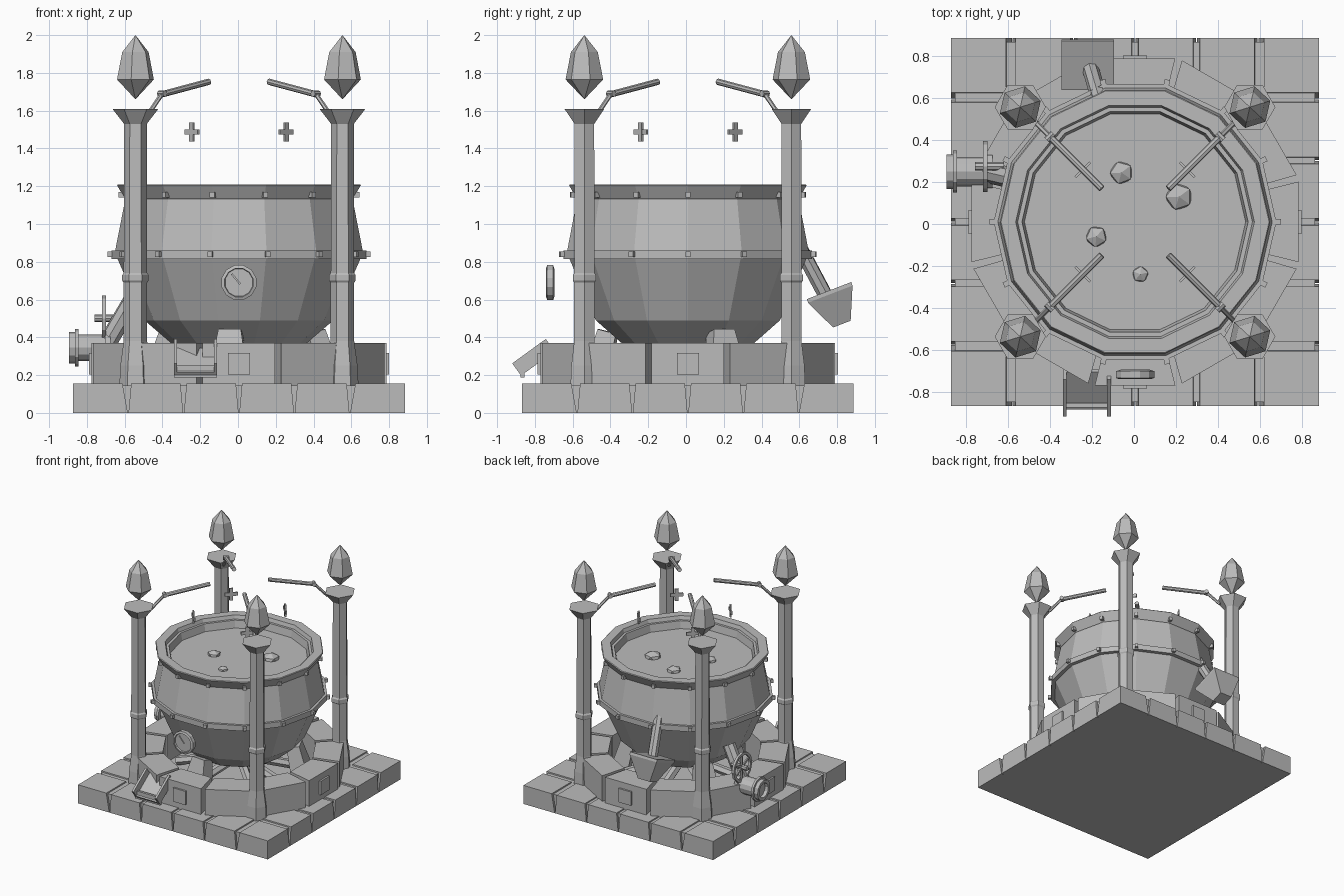
import bpy, bmesh, math, random
from mathutils import Matrix, Vector

random.seed(4)
cube = bpy.data.objects.get("Cube")
if cube:
    bpy.data.objects.remove(cube, do_unlink=True)

stone = bpy.data.materials.new("plain_grey")
stone.use_nodes = True
GREY = (0.5, 0.5, 0.5, 1)
stone.diffuse_color = GREY
stone.node_tree.nodes["Principled BSDF"].inputs["Base Color"].default_value = GREY

CENTRE = Matrix.Translation((0.005, 0.01, 0))


def finish(name, bm, m):
    bmesh.ops.recalc_face_normals(bm, faces=bm.faces)
    bm.transform(m)
    mesh = bpy.data.meshes.new(name)
    bm.to_mesh(mesh)
    bm.free()
    mesh.materials.append(stone)
    ob = bpy.data.objects.new(name, mesh)
    bpy.context.collection.objects.link(ob)
    return ob


def loft(name, rings, m, closed=False):
    """Skin a list of equal point rings, capping the ends."""
    bm = bmesh.new()
    vs = [[bm.verts.new(p) for p in ring] for ring in rings]
    n = len(vs[0])
    pairs = list(zip(vs, vs[1:])) + ([(vs[-1], vs[0])] if closed else [])
    for a, b in pairs:
        for i in range(n):
            j = (i + 1) % n
            bm.faces.new((a[i], a[j], b[j], b[i]))
    if not closed:
        bm.faces.new(vs[0])
        bm.faces.new(vs[-1])
    bmesh.ops.remove_doubles(bm, verts=bm.verts, dist=1e-5)
    return finish(name, bm, m)


def lathe(name, profile, sides, m, closed=False, turn=0.0):
    ang = [turn + math.tau * i / sides for i in range(sides)]
    rings = [[(r * math.cos(a), r * math.sin(a), z) for a in ang] for r, z in profile]
    return loft(name, rings, m, closed)


def frustum(name, bottom, top, z0, z1, m):
    """Box whose bottom and top (x, y) half sizes differ."""
    rings = [[(sx * h[0], sy * h[1], z) for sx, sy in ((-1, -1), (1, -1), (1, 1), (-1, 1))]
             for h, z in ((bottom, z0), (top, z1))]
    return loft(name, rings, m)


def box(name, size, m):
    h = (size[0] / 2, size[1] / 2)
    return frustum(name, h, h, -size[2] / 2, size[2] / 2, m)


def tube(name, a, b, r, sides=8, base=CENTRE):
    a, b = Vector(a), Vector(b)
    m = base @ Matrix.Translation(a) @ (b - a).to_track_quat('Z', 'Y').to_matrix().to_4x4()
    return lathe(name, [(r, 0), (r, (b - a).length)], sides, m)


def at(x, y, z):
    return CENTRE @ Matrix.Translation((x, y, z))


def spin(deg):
    return CENTRE @ Matrix.Rotation(math.radians(deg), 4, 'Z')


# Paved base: core slab with an edging of tapered blocks
box("base_core", (1.72, 1.72, 0.145), at(0, 0, 0.0725))
STEP = 1.76 / 6
for i in range(6):
    for j in range(6):
        if i in (0, 5) or j in (0, 5):
            # outer sides stay upright, so the outline is square
            x, y = ((k - 2.5) * STEP for k in (i, j))
            low, top = STEP / 2 - 0.002, STEP / 2 - 0.016
            ox = 0.014 * ((i == 5) - (i == 0))
            oy = 0.014 * ((j == 5) - (j == 0))
            rings = []
            for h, z, k in ((low, 0, 0), (top, 0.155, 1)):
                rings.append([(sx * h + k * ox, sy * h + k * oy, z)
                              for sx, sy in ((-1, -1), (1, -1), (1, 1), (-1, 1))])
            loft("base_block", rings, at(x, y, 0))

# Fire pit ring of twelve wedge stones, with four plaques
for k in range(12):
    wedge = [(0.57, -0.14), (0.78, -0.192), (0.78, 0.192), (0.57, 0.14)]
    loft("pit_stone", [[(x, y, z) for x, y in wedge] for z in (0.14, 0.37)], spin(30 * k))
    if k % 3 == 0:
        box("pit_plaque", (0.03, 0.115, 0.115), spin(30 * k) @ Matrix.Translation((0.78, 0, 0.26)))

# Feet under the cauldron and firewood
for a in (-96, 24, 144):
    m = spin(a) @ Matrix.Translation((0.5, 0, 0.14)) @ Matrix.Rotation(-0.25, 4, 'Y')
    frustum("cauldron_foot", (0.07, 0.11), (0.05, 0.06), 0, 0.3, m)
for k in range(7):
    a = math.tau * k / 7 + random.uniform(-0.2, 0.2)
    c, s = math.cos(a), math.sin(a)
    tube("firewood", (0.5 * c, 0.5 * s, 0.18), (0.06 * c, 0.06 * s, 0.29), 0.035, 6)

# Cauldron body, rim, band, contents and rivets
lathe("cauldron_body", [(0.36, 0.37), (0.5, 0.49), (0.645, 0.82), (0.655, 0.86), (0.6, 1.14),
                        (0.6, 1.18), (0.54, 1.18), (0.52, 1.08)], 14, CENTRE)
lathe("cauldron_rim", [(0.605, 1.135), (0.645, 1.205), (0.64, 1.21), (0.57, 1.21), (0.535, 1.1)],
      14, CENTRE, closed=True)
lathe("cauldron_band", [(0.64, 0.815), (0.675, 0.815), (0.675, 0.86), (0.64, 0.86)],
      14, CENTRE, closed=True)
lathe("brew_surface", [(0.548, 1.1), (0.548, 1.12)], 14, CENTRE)
for k in range(14):
    for r, z in ((0.622, 1.155), (0.68, 0.84)):
        box("rivet", (0.032, 0.026, 0.028), spin(360 * k / 14) @ Matrix.Translation((r, 0, z)))
for x, y, r in ((-0.065, 0.235, 0.06), (0.21, 0.12, 0.07), (-0.185, -0.07, 0.055), (0.025, -0.25, 0.042)):
    bm = bmesh.new()
    bmesh.ops.create_icosphere(bm, subdivisions=1, radius=r)
    finish("bubble", bm, at(x, y, 1.12) @ Matrix.Rotation(x * 9, 4, 'Z') @ Matrix.Diagonal((1, 1, 0.7, 1)))

# Four corner posts, each with a crystal, a jointed arm and a floating cross
for k, (sx, sy) in enumerate(((1, 1), (-1, 1), (-1, -1), (1, -1))):
    m = at(0.548 * sx, 0.548 * sy, 0)
    lathe("post", [(0.085, 0.14), (0.08, 0.25), (0.062, 0.38), (0.062, 0.69), (0.07, 0.7),
                   (0.07, 0.73), (0.062, 0.74), (0.06, 1.53), (0.122, 1.61)], 6, m)
    lathe("crystal", [(0.0, 1.66), (0.102, 1.765), (0.073, 1.91), (0.0, 2.0)], 6, m, turn=0.3)
    arm = spin(45 + 90 * k)
    tube("arm_stem", (0.68, 0, 1.58), (0.575, 0, 1.69), 0.012, 6, arm)
    tube("arm_joint", (0.575, -0.022, 1.69), (0.575, 0.022, 1.69), 0.017, 8, arm)
    tube("arm_rod", (0.585, 0, 1.685), (0.225, 0, 1.753), 0.017, 8, arm)
    cross = arm @ Matrix.Translation((0.353, 0, 1.487))
    box("cross_upright", (0.013, 0.028, 0.1), cross)
    box("cross_bar", (0.012, 0.1, 0.028), cross)

# Gauge on the front
gauge = at(0, -0.705, 0.69) @ Matrix.Rotation(math.pi / 2, 4, 'X')
lathe("gauge_case", [(0.07, 0), (0.095, 0.008), (0.095, 0.04), (0.078, 0.046), (0.075, 0.034)],
      12, gauge, turn=math.pi / 12)
box("gauge_needle", (0.01, 0.07, 0.008),
    gauge @ Matrix.Rotation(0.7, 4, 'Z') @ Matrix.Translation((0, 0.025, 0.038)))

# Sloping chute through the front of the pit
chute = at(-0.23, -0.8, 0.27) @ Matrix.Rotation(math.radians(36), 4, 'X')
box("chute_floor", (0.23, 0.22, 0.02), chute)
for s in (-1, 1):
    box("chute_side", (0.018, 0.22, 0.08), chute @ Matrix.Translation((0.106 * s, 0, 0.03)))
box("chute_lip", (0.23, 0.02, 0.065), at(-0.23, -0.875, 0.22))

# Spout and tapered hopper at the back
tube("back_spout", (-0.165, 0.57, 0.92), (-0.215, 0.74, 0.6), 0.04)
hopper = at(-0.225, 0.815, 0.47) @ Matrix.Rotation(math.radians(21), 4, 'X')
frustum("hopper", (0.055, 0.05), (0.125, 0.126), 0, 0.17, hopper)
frustum("hopper_lip", (0.125, 0.126), (0.125, 0.126), 0.17, 0.19, hopper)

# Drain valve on the right side: elbow, flanged pipe and hand wheel
tube("drain_elbow", (-0.55, 0.2, 0.62), (-0.72, 0.24, 0.33), 0.05)
side = at(-0.7, 0.24, 0.345) @ Matrix.Rotation(-math.pi / 2, 4, 'Y')
lathe("drain_pipe", [(0.07, -0.02), (0.07, 0.15), (0.1, 0.15), (0.1, 0.168), (0.083, 0.168),
                     (0.083, 0.2), (0.06, 0.2), (0.06, 0.17)], 12, side)
lathe("drain_flange", [(0.085, -0.02), (0.085, 0.01)], 12, side)
wheel = at(-0.715, 0.265, 0.5) @ Matrix.Rotation(-math.pi / 2, 4, 'Y')
lathe("valve_wheel", [(0.1, -0.01), (0.122, -0.01), (0.122, 0.01), (0.1, 0.01)], 12, wheel, closed=True)
for k in range(3):
    box("wheel_spoke", (0.21, 0.018, 0.012), wheel @ Matrix.Rotation(math.pi * k / 3, 4, 'Z'))
lathe("wheel_hub", [(0.02, -0.09), (0.02, 0.05)], 8, wheel)
